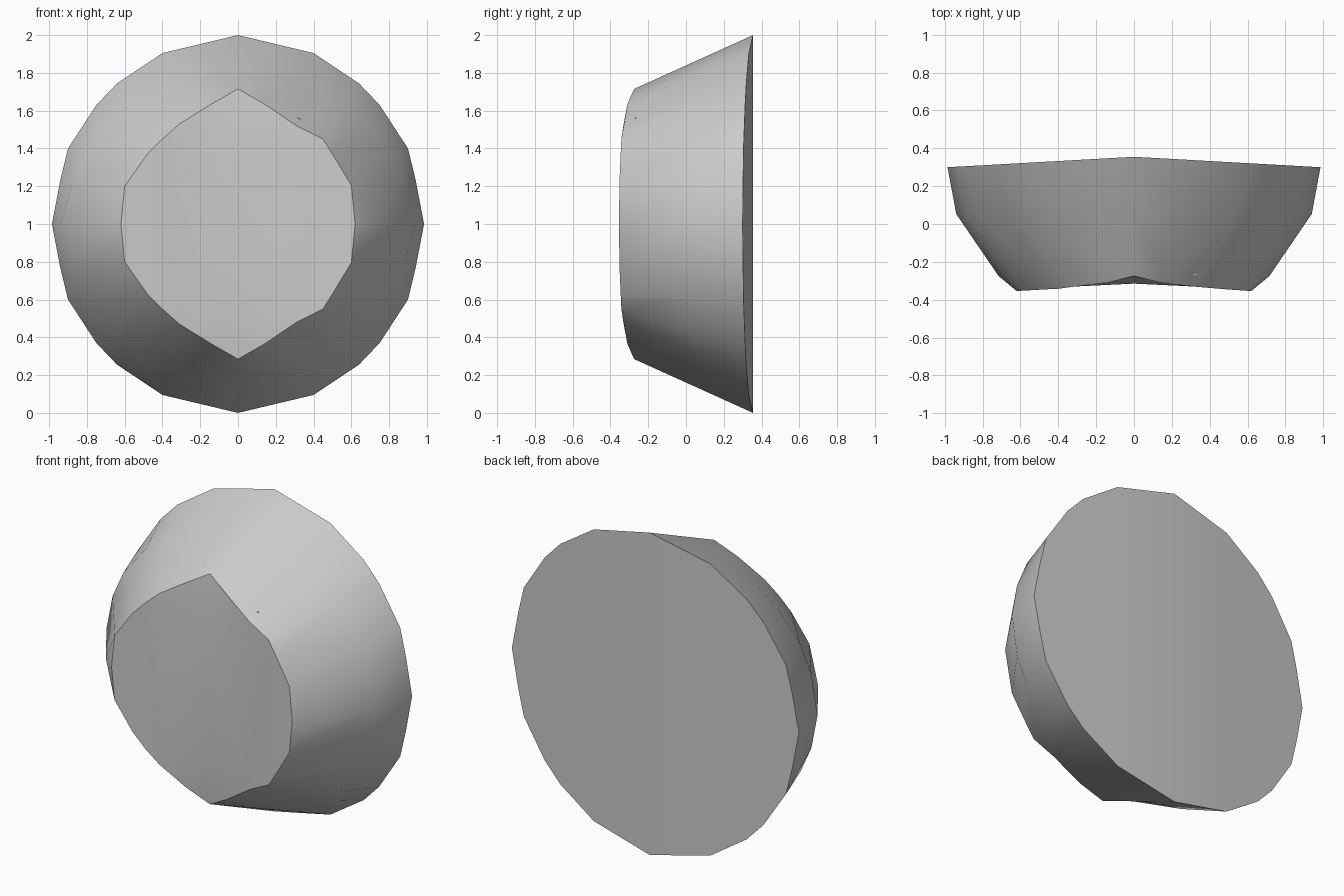
import bpy, bmesh
from mathutils import Vector

cube = bpy.data.objects.get("Cube")
if cube:
    bpy.data.objects.remove(cube)

grey = bpy.data.materials.new("plain_grey")
grey.use_nodes = True
color = (0.6, 0.6, 0.6, 1)
grey.diffuse_color = color
grey.node_tree.nodes["Principled BSDF"].inputs["Base Color"].default_value = color

# Upper quarter outlines, from the top middle to the side: x, height above centre
RIM = [(0, 1), (0.4, 0.905), (0.64, 0.745), (0.75, 0.63), (0.9, 0.4), (0.94, 0.235), (0.985, 0)]
FACE_R = [(0, 0.715), (0.14, 0.635), (0.31, 0.52), (0.45, 0.45), (0.5, 0.37), (0.6, 0.205), (0.715, 0)]
FACE_L = [(0, 0.715), (0.14, 0.635), (0.31, 0.53), (0.4, 0.45), (0.48, 0.37), (0.6, 0.2), (0.715, 0)]
DEPTH = [-0.275, -0.31, -0.33, -0.342, -0.346, -0.353, -0.275]
BULGE = [0, 0.05, 0.1, 0.15, 0.2, 0.24, 0.26]


def quarter(sx, sz):
    """Rim, middle and face points of one quarter, top middle to side."""
    cols = []
    face = FACE_L if sx < 0 else FACE_R
    for (rx, rz), (fx, fz), fy, b in zip(RIM, face, DEPTH, BULGE):
        rim = Vector((sx * rx, 0.355 - 0.056 * rx, 1 + sz * rz))
        front = Vector((sx * fx, fy, 1 + sz * fz))
        mid = front.lerp(rim, 0.57)
        mid.x += (rim.x - front.x) * b
        mid.z += (rim.z - front.z) * b
        cols.append((rim, mid, front))
    return cols


# Full loop of columns around the body
ur, lr, ll, ul = quarter(1, 1), quarter(1, -1), quarter(-1, -1), quarter(-1, 1)
cols = ur + lr[::-1][1:] + ll[1:] + ul[::-1][1:-1]

bm = bmesh.new()
rings = [[bm.verts.new(c[i]) for c in cols] for i in range(3)]
n = len(cols)
for a, b in zip(rings, rings[1:]):
    for i in range(n):
        j = (i + 1) % n
        bm.faces.new((a[i], a[j], b[j], b[i]))

# Back, slightly folded along the vertical middle line
rim, face = rings[0], rings[2]
half = n // 2
bm.faces.new(rim[:half + 1])
bm.faces.new(rim[half:] + rim[:1])

# Front: two shallow planes with bevelled points at top, bottom and sides
top = bm.verts.new((0, -0.315, 1.43))
bottom = bm.verts.new((0, -0.315, 0.57))
side_r = bm.verts.new((0.62, -0.354, 1))
side_l = bm.verts.new((-0.62, -0.354, 1))
q = half // 2
for k, inner, reach in ((0, top, 2), (half, bottom, 2), (q, side_r, 1), (q * 3, side_l, 1)):
    for d in (-1, 1):
        bm.faces.new([face[(k + d * s) % n] for s in range(reach + 1)] + [inner])
bm.faces.new([top] + face[2:q] + [side_r] + face[q + 1:half - 1] + [bottom])
bm.faces.new([bottom] + face[half + 2:3 * q] + [side_l] + face[3 * q + 1:n - 1] + [top])

bmesh.ops.triangulate(bm, faces=[f for f in bm.faces if len(f.verts) > 4])
bmesh.ops.recalc_face_normals(bm, faces=bm.faces)
mesh = bpy.data.meshes.new("stone_body")
bm.to_mesh(mesh)
bm.free()
body = bpy.data.objects.new("stone_body", mesh)
bpy.context.collection.objects.link(body)
mesh.materials.append(grey)
bpy.ops.object.select_all(action='DESELECT')
body.select_set(True)
bpy.context.view_layer.objects.active = body
bpy.ops.object.shade_smooth_by_angle(angle=0.6)

# Small chipped pit beside the front face
bpy.ops.mesh.primitive_cube_add(size=1, location=(0.34, -0.29, 1.565), rotation=(0, 0.3, 0))
cutter = bpy.context.object
cutter.name = "pit_cutter"
cutter.scale = (0.045, 0.05, 0.025)
cutter.data.materials.append(grey)
cutter.hide_render = True
cutter.hide_set(True)
pit = body.modifiers.new("pit", 'BOOLEAN')
pit.operation = 'DIFFERENCE'
pit.solver = 'EXACT'
pit.object = cutter
